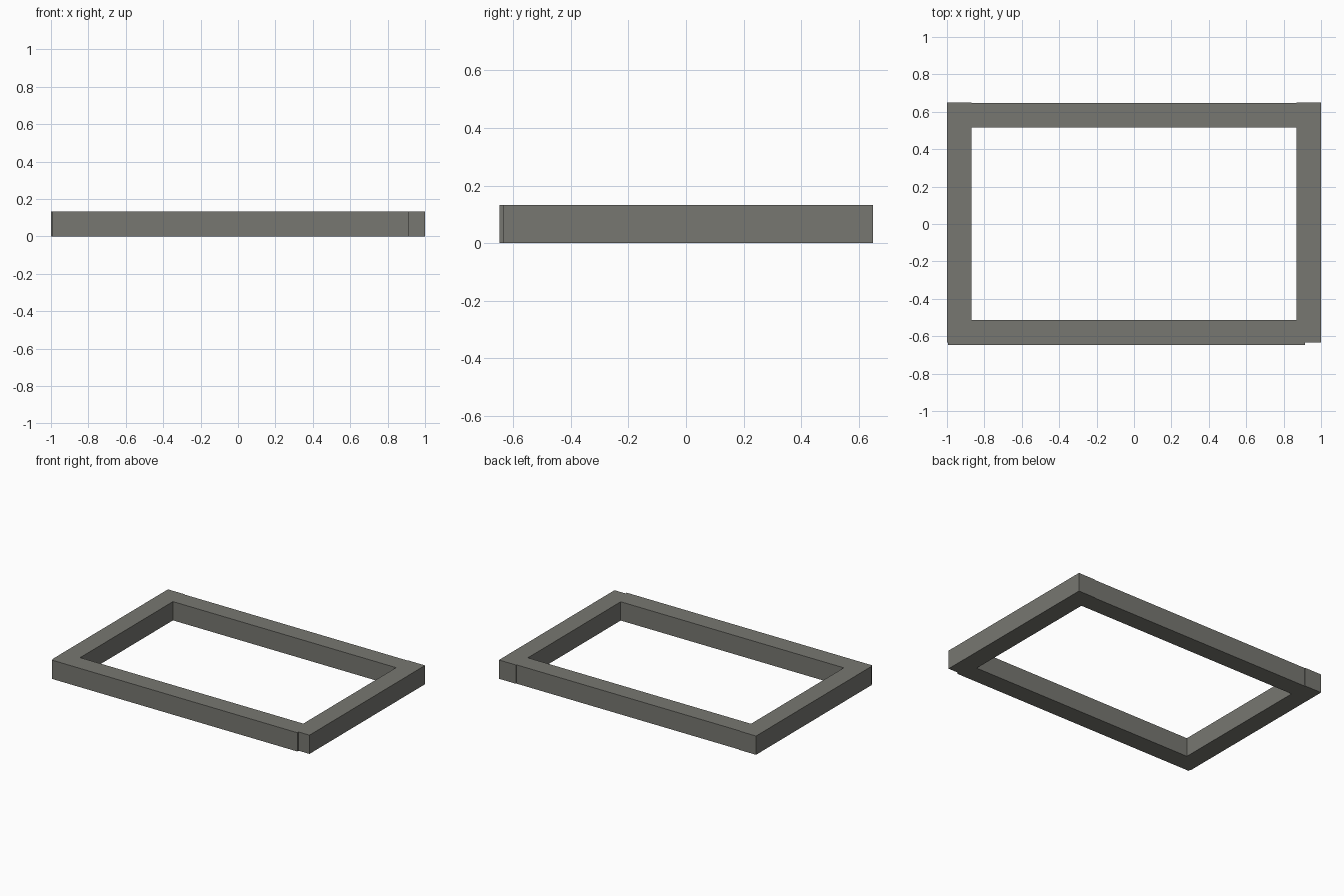
import bpy

if "Cube" in bpy.data.objects:
    bpy.data.objects.remove(bpy.data.objects["Cube"])

HEIGHT = 0.132

# One grey material for the whole frame
grey = bpy.data.materials.new("warm_grey")
grey.diffuse_color = (0.185, 0.185, 0.165, 1)
grey.use_nodes = True
grey.node_tree.nodes["Principled BSDF"].inputs["Base Color"].default_value = grey.diffuse_color


def beam(name, x0, x1, y0, y1):
    """Box beam standing on z = 0."""
    bpy.ops.mesh.primitive_cube_add(
        size=1, location=((x0 + x1) / 2, (y0 + y1) / 2, HEIGHT / 2))
    ob = bpy.context.object
    ob.name = name
    ob.scale = (x1 - x0, y1 - y0, HEIGHT)
    bpy.ops.object.transform_apply(location=False, rotation=False, scale=True)
    ob.data.materials.append(grey)
    return ob


# Side beams, full depth
beam("left_beam", -1.0, -0.868, -0.634, 0.65)
beam("right_beam", 0.868, 1.0, -0.634, 0.65)

# Back beam fits between the side beams
beam("back_beam", -0.868, 0.868, 0.517, 0.646)

# Front beam is set slightly forward and stops short of the right corner
beam("front_beam", -0.995, 0.915, -0.648, -0.514)
